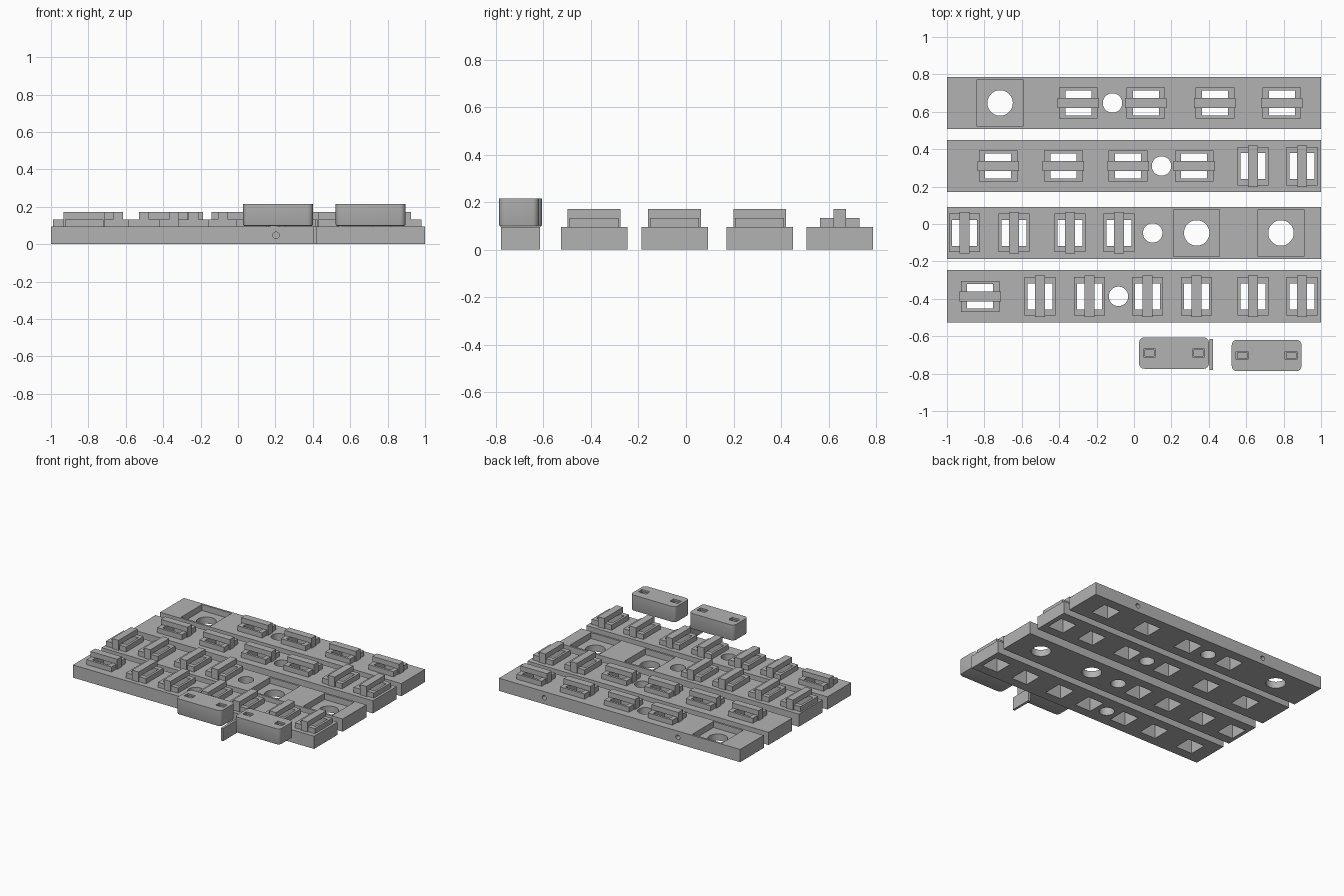
import bpy, bmesh
from mathutils import Matrix

cube = bpy.data.objects.get("Cube")
if cube:
    bpy.data.objects.remove(cube)

grey = bpy.data.materials.new("plain grey")
grey.use_nodes = True
grey.diffuse_color = (0.45, 0.45, 0.45, 1)
grey.node_tree.nodes["Principled BSDF"].inputs["Base Color"].default_value = (0.45, 0.45, 0.45, 1)

BAR_TOP, FRAME_TOP, STRAP_TOP = 0.095, 0.133, 0.171
COVER_TOP = 0.216
BAR_DEPTH = 0.28


def box(bm, cx, cy, sx, sy, z0, z1):
    m = Matrix.Translation((cx, cy, (z0 + z1) / 2)) @ Matrix.Diagonal((sx, sy, z1 - z0, 1))
    return bmesh.ops.create_cube(bm, size=1, matrix=m)["verts"]


def cylinder(bm, centre, radius, length, along_y=False):
    m = Matrix.Translation(centre)
    if along_y:
        m = m @ Matrix.Rotation(1.5707963, 4, "X")
    bmesh.ops.create_cone(bm, cap_ends=True, segments=48, radius1=radius,
                          radius2=radius, depth=length, matrix=m)


def make(name, bm):
    mesh = bpy.data.meshes.new(name)
    bm.to_mesh(mesh)
    bm.free()
    mesh.materials.append(grey)
    ob = bpy.data.objects.new(name, mesh)
    bpy.context.collection.objects.link(ob)
    return ob


def carve(ob, cutter):
    mod = ob.modifiers.new("carve", "BOOLEAN")
    mod.operation, mod.solver, mod.object = "DIFFERENCE", "EXACT", cutter
    mod.use_self = True
    bpy.context.view_layer.objects.active = ob
    bpy.ops.object.modifier_apply(modifier=mod.name)


def smooth(ob):
    bpy.ops.object.select_all(action="DESELECT")
    ob.select_set(True)
    bpy.context.view_layer.objects.active = ob
    bpy.ops.object.shade_smooth_by_angle()


def rail(name, y, across, along, finger_hole, wells, pins):
    """Bar with slotted frames: straps run in x (across) or in y (along)."""
    bar, frames, straps, cut = (bmesh.new() for _ in range(4))
    box(bar, 0, y, 2, BAR_DEPTH, 0, BAR_TOP)

    slots = [(x, False) for x in across] + [(x, True) for x in along]
    for x, turned in slots:
        def oriented(bm, offset, length, width, z0, z1):
            if turned:
                box(bm, x, y + offset, width, length, z0, z1)
            else:
                box(bm, x + offset, y, length, width, z0, z1)
        oriented(frames, 0, 0.206, 0.166, BAR_TOP, FRAME_TOP)
        oriented(cut, 0, 0.138, 0.132, -0.05, 0.3)
        # Bridge strap with a foot at each end
        oriented(straps, 0, 0.222, 0.054, FRAME_TOP, STRAP_TOP)
        for side in (-1, 1):
            oriented(straps, side * 0.091, 0.04, 0.054, BAR_TOP, FRAME_TOP)

    # Through holes, square wells and pin holes
    cylinder(cut, (finger_hole, y, 0.05), 0.052, 0.3)
    for x in wells:
        box(cut, x, y, 0.246, 0.25, 0.05, 0.3)
        cylinder(cut, (x, y, 0.0), 0.068, 0.3)
    for x, side in pins:
        cylinder(cut, (x, y + side * BAR_DEPTH / 2, 0.048), 0.017, 0.12, True)

    cutter = make(name + "_cutter", cut)
    cutter.hide_render = True
    bar_ob = make(name + "_bar", bar)
    frame_ob = make(name + "_slot_frames", frames)
    for ob in (bar_ob, frame_ob):
        carve(ob, cutter)
        smooth(ob)
    make(name + "_straps", straps)
    bpy.data.objects.remove(cutter)


rail("back", 0.647, (-0.297, 0.064, 0.433, 0.791), (), -0.115,
     (-0.716,), ((0.625, 1), (-0.483, 1)))
rail("mid_back", 0.31, (-0.727, -0.377, -0.032, 0.321), (0.636, 0.898), 0.147, (), ())
rail("mid_front", -0.048, (), (-0.906, -0.642, -0.342, -0.08), 0.1, (0.335, 0.786), ())
rail("front", -0.387, (-0.823,), (-0.503, -0.238, 0.072, 0.334, 0.636, 0.898), -0.083,
     (), ((0.203, -1),))


def cover(name, x, y):
    """Rounded block with two stepped pockets in its top."""
    bm = bmesh.new()
    box(bm, x, y, 0.373, 0.168, 0.097, COVER_TOP)
    upright = [e for e in bm.edges if abs(e.verts[0].co.z - e.verts[1].co.z) > 0.05]
    bmesh.ops.bevel(bm, geom=upright, offset=0.028, segments=6, profile=0.5, affect="EDGES")
    low = [e for e in bm.edges if all(v.co.z < 0.1 for v in e.verts)]
    bmesh.ops.bevel(bm, geom=low, offset=0.008, segments=2, profile=0.5, affect="EDGES")
    cut = bmesh.new()
    for side in (-1, 1):
        px = x + side * 0.131
        box(cut, px, y, 0.064, 0.044, COVER_TOP - 0.012, 0.3)
        box(cut, px, y, 0.05, 0.032, COVER_TOP - 0.04, 0.3)
    ob, cutter = make(name, bm), make(name + "_cutter", cut)
    cutter.hide_render = True
    carve(ob, cutter)
    smooth(ob)
    bpy.data.objects.remove(cutter)


cover("left_cover", 0.709, -0.703)
cover("right_cover", 0.214, -0.69)

# Thin upright plate beside the right cover
plate = bmesh.new()
box(plate, 0.413, -0.697, 0.018, 0.165, 0, BAR_TOP)
make("upright_plate", plate)
